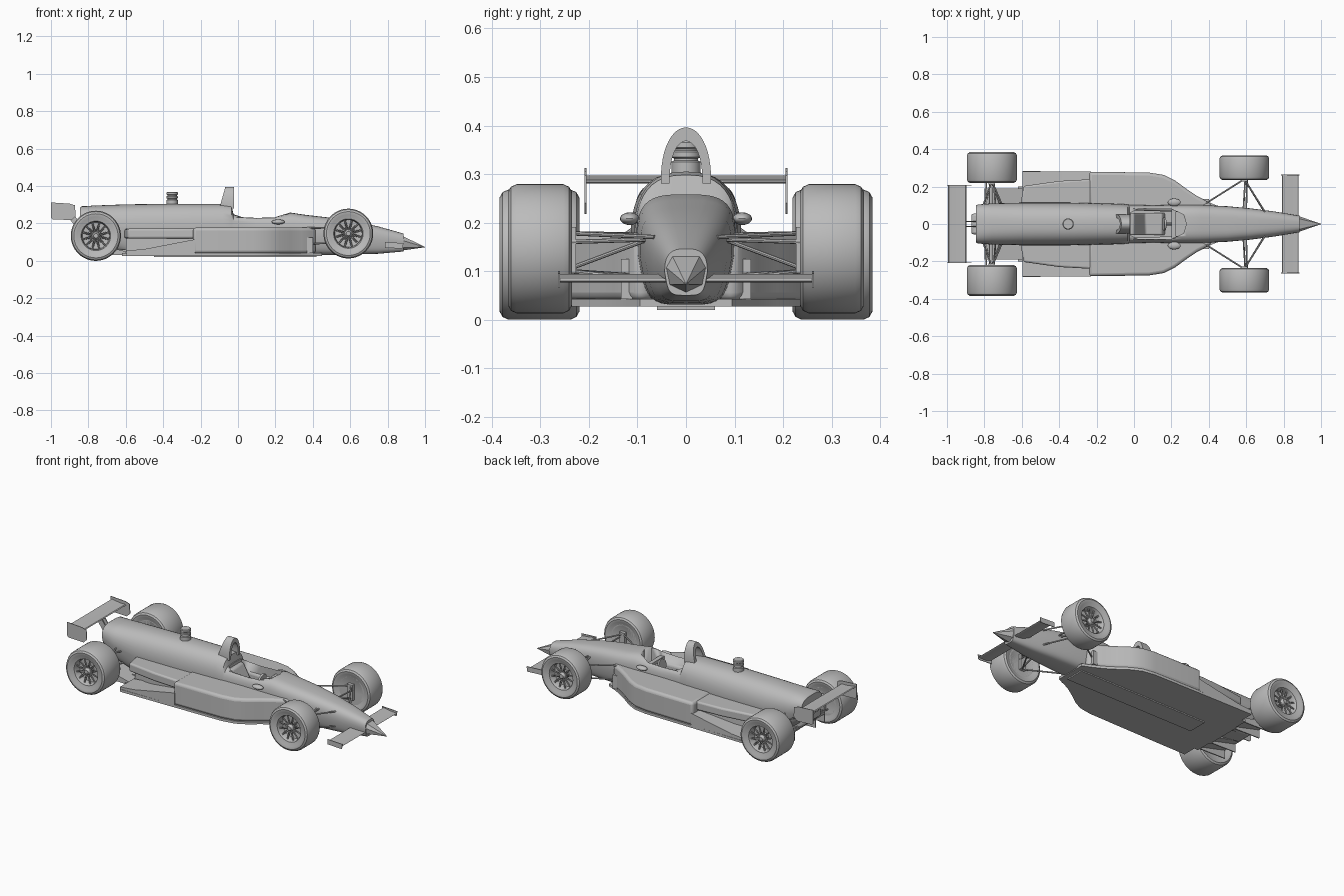
import bpy, bmesh, math
from mathutils import Vector, Matrix

if "Cube" in bpy.data.objects:
    bpy.data.objects.remove(bpy.data.objects["Cube"])

grey = bpy.data.materials.new("plain_grey")
grey.use_nodes = True
grey.diffuse_color = (0.5, 0.5, 0.5, 1)
grey.node_tree.nodes["Principled BSDF"].inputs["Base Color"].default_value = (0.5, 0.5, 0.5, 1)
SIDES = (("left", 1), ("right", -1))


def finish(name, bm, bevel=0, smooth=True):
    bmesh.ops.recalc_face_normals(bm, faces=bm.faces)
    mesh = bpy.data.meshes.new(name)
    bm.to_mesh(mesh)
    bm.free()
    mesh.materials.append(grey)
    ob = bpy.data.objects.new(name, mesh)
    bpy.context.collection.objects.link(ob)
    if smooth:
        bpy.ops.object.select_all(action="DESELECT")
        ob.select_set(True)
        bpy.context.view_layer.objects.active = ob
        bpy.ops.object.shade_smooth_by_angle(angle=math.radians(32))
    if bevel:
        mod = ob.modifiers.new("bevel", "BEVEL")
        mod.width, mod.segments, mod.limit_method = bevel, 3, "ANGLE"
        mod.angle_limit = math.radians(50)
    return ob


def loft(name, rings, closed_ends=True):
    bm = bmesh.new()
    loops = [[bm.verts.new(p) for p in ring] for ring in rings]
    n = len(loops[0])
    for a, b in zip(loops, loops[1:]):
        for i in range(n):
            j = (i + 1) % n
            bm.faces.new((a[i], a[j], b[j], b[i]))
    if closed_ends:
        bm.faces.new(loops[0])
        bm.faces.new(loops[-1])
    return finish(name, bm)


def prism(name, pts, axis, lo, hi, bevel=0):
    """Extrude a flat outline along one axis."""
    def place(p, d):
        v = list(p)
        v.insert("xyz".index(axis), d)
        return v
    ob = loft(name, [[place(p, d) for p in pts] for d in (lo, hi)])
    if bevel:
        mod = ob.modifiers.new("bevel", "BEVEL")
        mod.width, mod.segments, mod.limit_method = bevel, 3, "ANGLE"
        mod.angle_limit = math.radians(50)
    return ob


def box(name, lo, hi):
    outline = [(lo[0], lo[1]), (hi[0], lo[1]), (hi[0], hi[1]), (lo[0], hi[1])]
    return prism(name, outline, "z", lo[2], hi[2])


def rods(name, pairs, r, sides=8):
    bm = bmesh.new()
    for a, b in pairs:
        a, b = Vector(a), Vector(b)
        rot = (b - a).to_track_quat("Z", "Y").to_matrix().to_4x4()
        bmesh.ops.create_cone(bm, cap_ends=True, segments=sides, radius1=r, radius2=r,
                              depth=(b - a).length,
                              matrix=Matrix.Translation((a + b) / 2) @ rot)
    return finish(name, bm)


def lathe(name, profile, centre, axis, steps=48):
    """Spin (radius, offset) pairs round the y or z axis."""
    rings = []
    for r, d in profile:
        ring = []
        for i in range(steps):
            t = math.tau * i / steps
            c, s = r * math.cos(t), r * math.sin(t)
            ring.append(Vector(centre) + Vector((c, d, s) if axis == "y" else (c, s, d)))
        rings.append(ring)
    return loft(name, rings)


def body_ring(x, hw, zb, zt, n, steps=40):
    ring = []
    for i in range(steps):
        t = math.tau * i / steps
        c, s = math.cos(t), math.sin(t)
        e = n if s > 0 else 4.5
        y = hw * math.copysign(abs(c) ** (2 / e), c)
        z = math.copysign(abs(s) ** (2 / e), s)
        y *= 1 + 0.18 * min(z, 0)
        ring.append((x, y, (zb + zt) / 2 + z * (zt - zb) / 2))
    return ring


# Main tub: engine cover, cockpit surround and nose
stations = [(-.845, .098, .16, .285, 3), (-.835, .104, .15, .292, 2.8), (-.76, .11, .09, .296, 2.6),
            (-.6, .114, .035, .302, 2.5), (-.35, .114, .03, .305, 2.5), (-.08, .108, .03, .305, 2.5),
            (-.035, .105, .03, .298, 2.6), (-.025, .103, .03, .252, 3.5), (.1, .1, .03, .243, 4),
            (.2, .102, .03, .245, 4), (.28, .103, .03, .258, 3.5), (.36, .102, .03, .246, 3.5),
            (.5, .095, .031, .23, 3.4), (.62, .084, .034, .211, 3.2), (.75, .067, .038, .184, 3),
            (.885, .044, .05, .146, 2.8)]
tub = loft("tub", [body_ring(*s) for s in stations])

# Cockpit opening
opening = [(-.02, -.06), (.02, -.08), (.2, -.08), (.265, -.05), (.28, 0),
           (.265, .05), (.2, .08), (.02, .08), (-.02, .06)]
cutter = prism("cockpit_cutter", opening, "z", .08, .5)
cutter.hide_render = True
cutter.hide_viewport = True
cut = tub.modifiers.new("cockpit", "BOOLEAN")
cut.object, cut.operation, cut.solver = cutter, "DIFFERENCE", "EXACT"
prism("seat", [(-.03, .07), (.17, .07), (.15, .11), (.06, .12), (0, .23), (-.03, .235)],
      "y", -.06, .06, .008)
box("dashboard", (.2, -.078, .17), (.225, .078, .21))
rods("steering_column", [((.16, 0, .195), (.22, 0, .185))], .008)
rods("steering_wheel", [((.157, 0, .196), (.167, 0, .194))], .036, 20)

# Pointed nose tip
nose = [(0, .055), (.036, .072), (.044, .11), (.03, .135), (-.03, .135), (-.044, .11), (-.036, .072)]
loft("nose_tip", [[(.875, y, z) for y, z in nose],
                  [(1, y * .02, .073 + (z - .073) * .02) for y, z in nose]])

# Roll hoop, leaning forward on its rear edge
outer, inner = [], []
for i in range(25):
    t = math.pi * i / 24
    c, s = math.cos(t), math.sin(t)
    outer.append((.052 * c, .28 + .116 * s ** .85))
    inner.append((.034 * c, .28 + .088 * s ** .85))
hoop = prism("roll_hoop", outer + inner[::-1], "x", -.1, -.022)
for v in hoop.data.vertices:
    if v.co.x < -.06:
        v.co.x += .28 * (v.co.z - .28)

# Engine cover valve
lathe("cover_valve", [(.03, 0), (.03, .03), (.025, .033), (.025, .037), (.03, .04), (.03, .05),
                      (.026, .053), (.026, .057), (.03, .06), (.03, .07), (.026, .074)],
      (-.352, 0, .295), "z", 32)

# Floor and skid plank
half = [(-.62, .2), (-.595, .2), (-.595, .283), (-.3, .28), (.08, .275), (.16, .262), (.22, .232),
        (.28, .188), (.34, .148), (.4, .117), (.45, .095)]
prism("floor", half + [(x, -y) for x, y in half[::-1]], "z", .027, .042)
box("skid_plank", (-.45, -.06, .02), (.42, .06, .03))
box("rear_step", (-.63, -.115, .03), (-.5, .115, .06))

for side, s in SIDES:
    # Sidepod with a curved front, and its tapering rear
    pod = [(-.24, .08)] + [(-.24, .279)] + half[4:10] + [(.42, .095), (.4, .06)]
    prism(side + "_sidepod", [(x, s * y) for x, y in pod], "z", .04, .178, .016)
    prism(side + "_pod_tail", [(x, s * y) for x, y in
          [(-.22, .24), (-.4, .23), (-.59, .203), (-.61, .09), (-.22, .09)]], "z", .12, .172, .01)
    prism(side + "_pod_tail_lower", [(x, s * y) for x, y in
          [(-.22, .22), (-.45, .18), (-.6, .13), (-.6, .08), (-.22, .08)]], "z", .04, .125)
    prism(side + "_pod_ramp", [(-.595, .04), (-.23, .04), (-.23, .115), (-.36, .09), (-.5, .063),
          (-.595, .055)], "y", *sorted((s * .15, s * .28)))
    # Diffuser
    prism(side + "_diffuser", [(-.8, .085), (-.6, .035), (-.6, .05), (-.8, .1)], "y",
          *sorted((s * .05, s * .19)))
    for k, y in enumerate((.1, .188)):
        prism(f"{side}_diffuser_fin_{k}", [(-.8, .035), (-.6, .03), (-.6, .05), (-.8, .1)], "y",
              s * y - .003, s * y + .003)
    # Front vane and mirror
    box(side + "_vane", (.37, s * .122 - .012, .042), (.4, s * .122 + .012, .125))
    bm = bmesh.new()
    bmesh.ops.create_uvsphere(bm, u_segments=20, v_segments=12, radius=1, matrix=Matrix.Translation(
        (.215, s * .116, .208)) @ Matrix.Diagonal((.035, .02, .013, 1)))
    finish(side + "_mirror", bm)
    rods(side + "_mirror_stalk", [((.24, s * .085, .2), (.22, s * .115, .208))], .005)

    # Wheels: (name, x, z, radius, inner y, outer y)
    for label, x, z, r, y0, y1 in (("front", .59, .146, .133, .235, .367),
                                   ("rear", -.76, .134, .134, .22, .384)):
        name = f"{side}_{label}_"
        rim = .084
        tyre = [(rim, y0 + .012), (r * .76, y0 + .002), (r * .88, y0), (r * .96, y0 + .006), (r, y0 + .018),
                (r, y1 - .018), (r * .96, y1 - .006), (r * .88, y1), (r * .76, y1 - .002),
                (rim, y1 - .012), (rim - .005, y1 - .012), (rim - .01, y1 - .02),
                (rim - .012, y1 - .055), (.02, y1 - .06), (.02, y0 + .04),
                (rim - .012, y0 + .035), (rim - .006, y0 + .012), (rim, y0 + .012)]
        bm = bmesh.new()
        wheel = lathe(name + "tyre_and_rim", [(a, s * b) for a, b in tyre], (x, 0, z), "y", 56)
        lathe(name + "hub", [(.022, s * (y0 + .03)), (.022, s * (y1 - .03)), (.014, s * (y1 - .022)),
                             (.012, s * (y1 - .014))], (x, 0, z), "y", 24)
        pairs = []
        for i in range(12):
            for twist in (-.24, .24):
                t = math.tau * i / 12
                a = (x + .018 * math.cos(t), s * (y1 - .03), z + .018 * math.sin(t))
                b = (x + .076 * math.cos(t + twist), s * (y1 - .026), z + .076 * math.sin(t + twist))
                pairs.append((a, b))
        rods(name + "spokes", pairs, .0026, 6)
        box(name + "upright", (x - .018, min(s * (y0 - .008), s * (y0 + .05)), z - .05),
            (x + .018, max(s * (y0 - .008), s * (y0 + .05)), z + .045))

    # Suspension arms
    front_arms = [((.36, .095, .175), (.59, .24, .178)), ((.7, .065, .17), (.59, .24, .178)),
                  ((.36, .095, .09), (.59, .24, .1)), ((.7, .06, .08), (.59, .24, .1)),
                  ((.585, .08, .165), (.595, .24, .105)), ((.6, .08, .165), (.605, .24, .16))]
    rear_arms = [((-.7, .09, .175), (-.76, .23, .175)), ((-.81, .09, .175), (-.76, .23, .175)),
                 ((-.7, .06, .1), (-.76, .23, .09)), ((-.81, .06, .1), (-.76, .23, .09)),
                 ((-.74, .09, .2), (-.75, .23, .1)), ((-.79, .06, .1), (-.79, .23, .095))]
    for label, arms in (("front", front_arms), ("rear", rear_arms)):
        rods(f"{side}_{label}_suspension", [[(x, s * y, z) for x, y, z in p] for p in arms], .0045)
    rods(side + "_drive_shaft", [((-.765, s * .05, .135), (-.765, s * .25, .135))], .009, 12)

    # Wing end plates
    prism(side + "_rear_end_plate", [(-1, .312), (-.9, .306), (-.872, .297), (-.868, .24),
          (-.89, .218), (-.99, .222), (-1, .23)], "y", s * .207 - .002, s * .207 + .002)
    prism(side + "_front_end_plate", [(.785, .07), (.88, .065), (.885, .095), (.785, .1)], "y",
          s * .262 - .002, s * .262 + .002)
    # Rear wing pylon
    prism(side + "_wing_pylon", [(-.82, .17), (-.86, .17), (-.945, .284), (-.905, .284)], "y",
          s * .014 - .003, s * .014 + .003)

# Wing blades
prism("rear_wing", [(-.995, .293), (-.99, .297), (-.94, .289), (-.9, .288), (-.895, .284),
                    (-.9, .28), (-.95, .28)], "y", -.207, .207)
prism("front_wing", [(.79, .091), (.793, .094), (.84, .087), (.875, .084), (.88, .08), (.87, .076),
                     (.83, .077)], "y", -.262, .262)

# Gearbox and rear crash block
prism("gearbox", [(-.6, .05), (-.78, .07), (-.87, .15), (-.87, .19), (-.8, .21), (-.6, .21)],
      "y", -.055, .055, .012)
